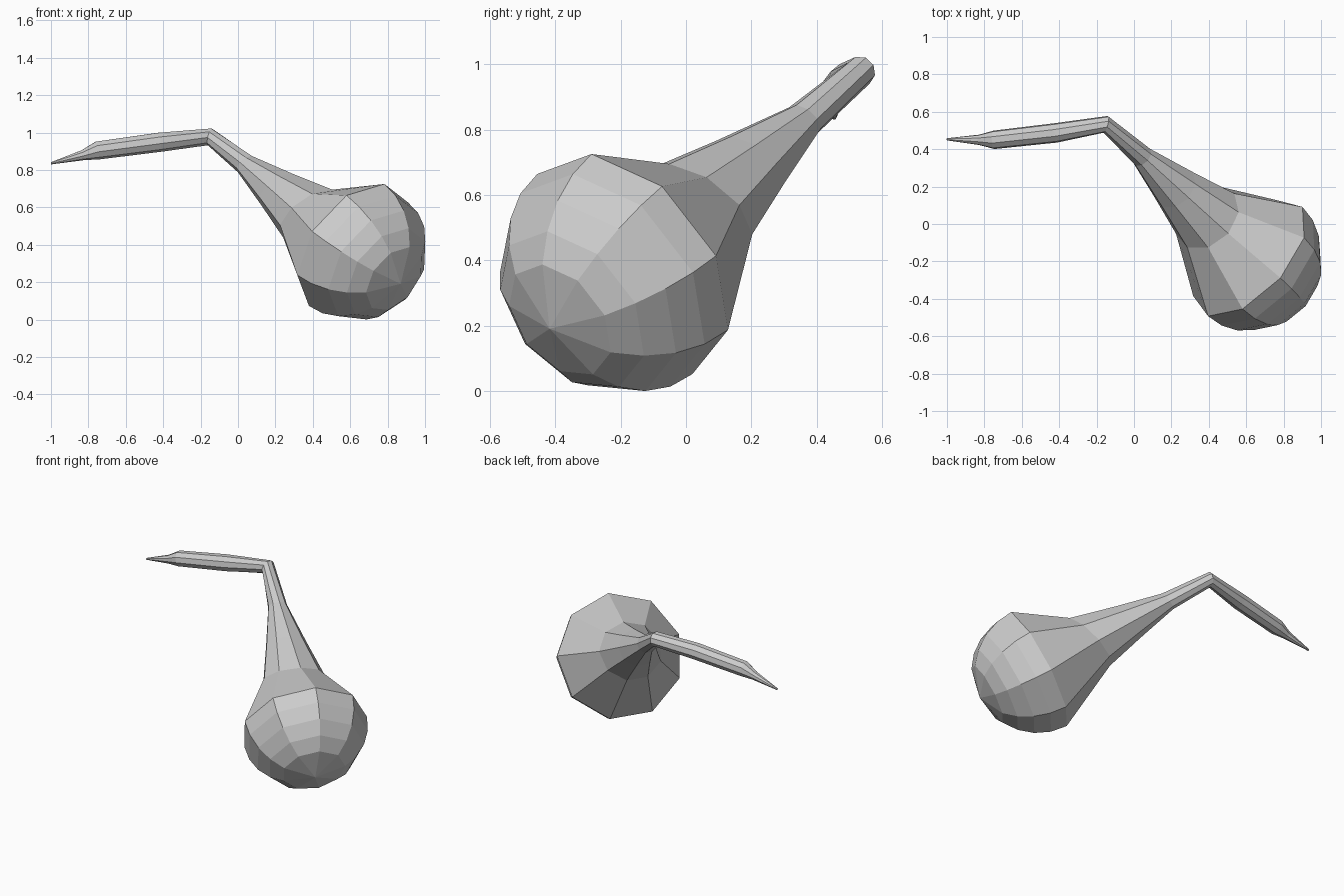
import bpy, bmesh, math
from mathutils import Vector

if "Cube" in bpy.data.objects:
    bpy.data.objects.remove(bpy.data.objects["Cube"], do_unlink=True)

SIDES = 9
AXIS = Vector((-0.635, 0.597, 0.49)).normalized()
UP = Vector((0.417, -0.274, 0.866))
CENTRE = Vector((0.62, -0.182, 0.384))
RADIUS = 0.393

# Each section is (centre, normal, radius)
sections = []

# Round base: latitude rings of the bulb, widest one last
for angle in (60, 45, 30, 15, 0):
    t = math.radians(angle)
    sections.append((CENTRE - AXIS * RADIUS * math.sin(t), AXIS, RADIUS * math.cos(t)))

# Neck: tapering rings tilted slightly upwards
for along, radius, tilt in ((0.36, 0.195, 0.3), (0.63, 0.126, 0.3), (0.91, 0.06, 0.2)):
    sections.append((CENTRE + AXIS * along, (AXIS + UP * tilt).normalized(), radius))

# Stem: sharp elbow, then a drooping pointed end
stem = [Vector(p) for p in ((-0.15, 0.533, 0.978), (-0.42, 0.487, 0.95),
                            (-0.75, 0.45, 0.906), (-0.83, 0.45, 0.88), (-1.0, 0.453, 0.836))]
for i, radius in enumerate((0.047, 0.053, 0.05, 0.028, 0.006)):
    before = AXIS if i == 0 else (stem[i] - stem[i - 1]).normalized()
    after = (stem[i + 1] - stem[i]).normalized() if i < len(stem) - 1 else before
    sections.append((stem[i], (before + after).normalized(), radius))

# Join the sections into one faceted skin
bm = bmesh.new()
rings = []
u = UP
for centre, normal, radius in sections:
    u = (u - normal * u.dot(normal)).normalized()
    v = u.cross(normal)
    ring = []
    for k in range(SIDES):
        a = math.tau * k / SIDES
        ring.append(bm.verts.new(centre + (u * math.cos(a) + v * math.sin(a)) * radius))
    rings.append(ring)
for low, high in zip(rings, rings[1:]):
    for k in range(SIDES):
        n = (k + 1) % SIDES
        bm.faces.new((low[k], low[n], high[n], high[k]))

# Pole fan of the base and cap of the stem
pole = bm.verts.new(CENTRE - AXIS * RADIUS)
for k in range(SIDES):
    bm.faces.new((pole, rings[0][(k + 1) % SIDES], rings[0][k]))
bm.faces.new(rings[-1])
bmesh.ops.recalc_face_normals(bm, faces=bm.faces)

mesh = bpy.data.meshes.new("gourd")
bm.to_mesh(mesh)
bm.free()
gourd = bpy.data.objects.new("gourd", mesh)
bpy.context.collection.objects.link(gourd)

# Plain grey skin
grey = bpy.data.materials.new("light grey")
grey.use_nodes = True
grey.diffuse_color = (0.6, 0.6, 0.6, 1)
grey.node_tree.nodes["Principled BSDF"].inputs["Base Color"].default_value = (0.6, 0.6, 0.6, 1)
mesh.materials.append(grey)
